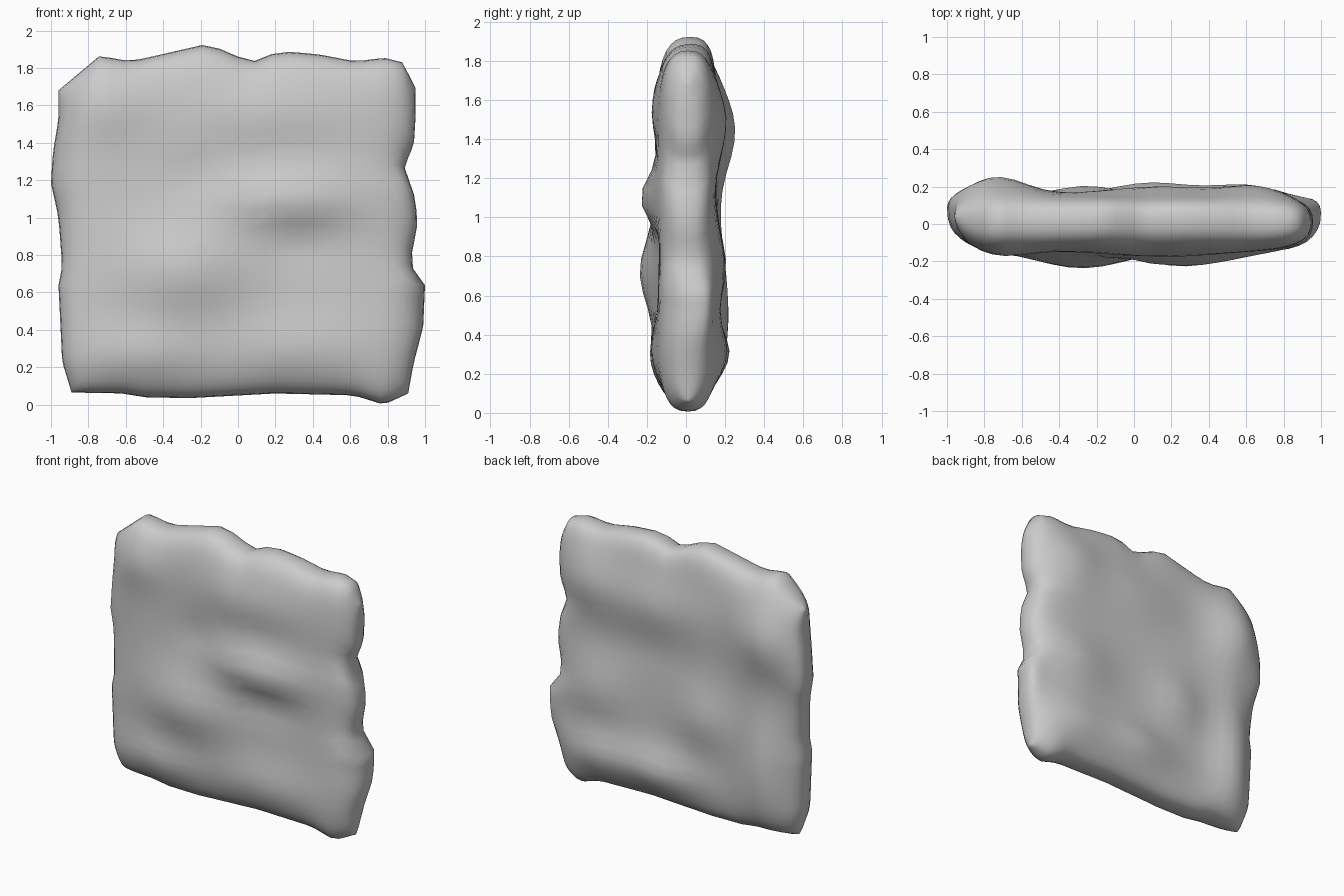
import bpy, bmesh
from math import sin, pi, exp

if "Cube" in bpy.data.objects:
    bpy.data.objects.remove(bpy.data.objects["Cube"])

N = 32  # grid cells per side

# Outline edges: left and right as (z, x), bottom and top as (x, z)
LEFT = [(.06, -.89), (.24, -.94), (.7, -.96), (.8, -.94), (1.1, -.96),
        (1.3, -1), (1.48, -.99), (1.68, -.96)]
RIGHT = [(.06, .91), (.24, .94), (.45, .99), (.7, 1), (.8, .92), (1.06, .96),
         (1.2, .95), (1.3, .89), (1.5, .94), (1.69, .95)]
BOTTOM = [(-.89, .065), (-.6, .06), (-.52, .04), (-.26, .035), (.2, .06),
          (.62, .05), (.78, 0), (.91, .06)]
TOP = [(-.96, 1.68), (-.74, 1.865), (-.6, 1.84), (-.53, 1.845), (-.16, 1.93),
       (.07, 1.83), (.22, 1.89), (.42, 1.875), (.63, 1.835), (.78, 1.855),
       (.88, 1.83), (.95, 1.69)]

# Worn lumps and hollows: x, z, x spread, z spread, height
FRONT = [(.27, 1.1, .35, .14, .09), (-.28, .72, .33, .24, .095),
         (.3, .3, .4, .18, .04), (-.5, .27, .3, .15, .045),
         (.15, 1.55, .4, .17, .035), (-.7, 1.6, .2, .17, .035),
         (.35, .85, .22, .08, -.02), (-.22, 1.22, .12, .08, -.02)]
BACK = [(-.74, 1.45, .22, .27, .1), (.15, 1.45, .4, .18, .045),
        (.3, 1.12, .5, .1, -.01), (-.72, .5, .17, .45, .07),
        (-.25, .75, .2, .2, .05), (.1, .3, .3, .15, .07),
        (.6, .3, .25, .16, .055), (.6, .75, .25, .2, .045),
        (.65, 1.5, .2, .2, .045)]
MIDDLE = [(-1, 1.3, .15, .4, .08), (1, .55, .1, .2, .06), (.1, 1.9, .5, .12, .02)]


def lerp(pts, t):
    if t <= pts[0][0]:
        return pts[0][1]
    for (a, va), (b, vb) in zip(pts, pts[1:]):
        if t <= b:
            return va + (vb - va) * (t - a) / (b - a)
    return pts[-1][1]


def bumps(table, x, z):
    return sum(h * exp(-((x - cx) / sx) ** 2 - ((z - cz) / sz) ** 2)
               for cx, cz, sx, sz, h in table)


def rounding(t):
    return max(0, 1 - abs(t) ** 9) ** .4


def place(i, j, side):
    u, v = (sin(pi / 2 * (2 * k / N - 1)) for k in (i, j))
    zn = .06 + (v + 1) / 2 * 1.79
    l, r = lerp(LEFT, zn), lerp(RIGHT, zn)
    x = l + (r - l) * (u + 1) / 2
    b, t = lerp(BOTTOM, x), lerp(TOP, x)
    z = b + (t - b) * (v + 1) / 2
    depth = -(.145 + bumps(FRONT, x, z)) if side == 0 else .153 + bumps(BACK, x, z)
    mid = bumps(MIDDLE, x, z) + .01
    f = rounding(u) * rounding(v)
    return x, mid * (1 - f) + depth * f + mid * f * .3, z


# Stone slab: front and back sheets sharing a rim
bm = bmesh.new()
grids = [{}, {}]
for side in (0, 1):
    for i in range(N + 1):
        for j in range(N + 1):
            rim = i in (0, N) or j in (0, N)
            if side and rim:
                grids[1][i, j] = grids[0][i, j]
            else:
                grids[side][i, j] = bm.verts.new(place(i, j, side))
for g in grids:
    for i in range(N):
        for j in range(N):
            ring = [g[i, j], g[i + 1, j], g[i + 1, j + 1], g[i, j + 1]]
            bm.faces.new(ring if g is grids[0] else ring[::-1])
bmesh.ops.recalc_face_normals(bm, faces=bm.faces)
for f in bm.faces:
    f.smooth = True

mesh = bpy.data.meshes.new("stone_slab")
bm.to_mesh(mesh)
bm.free()
slab = bpy.data.objects.new("stone_slab", mesh)
bpy.context.collection.objects.link(slab)
